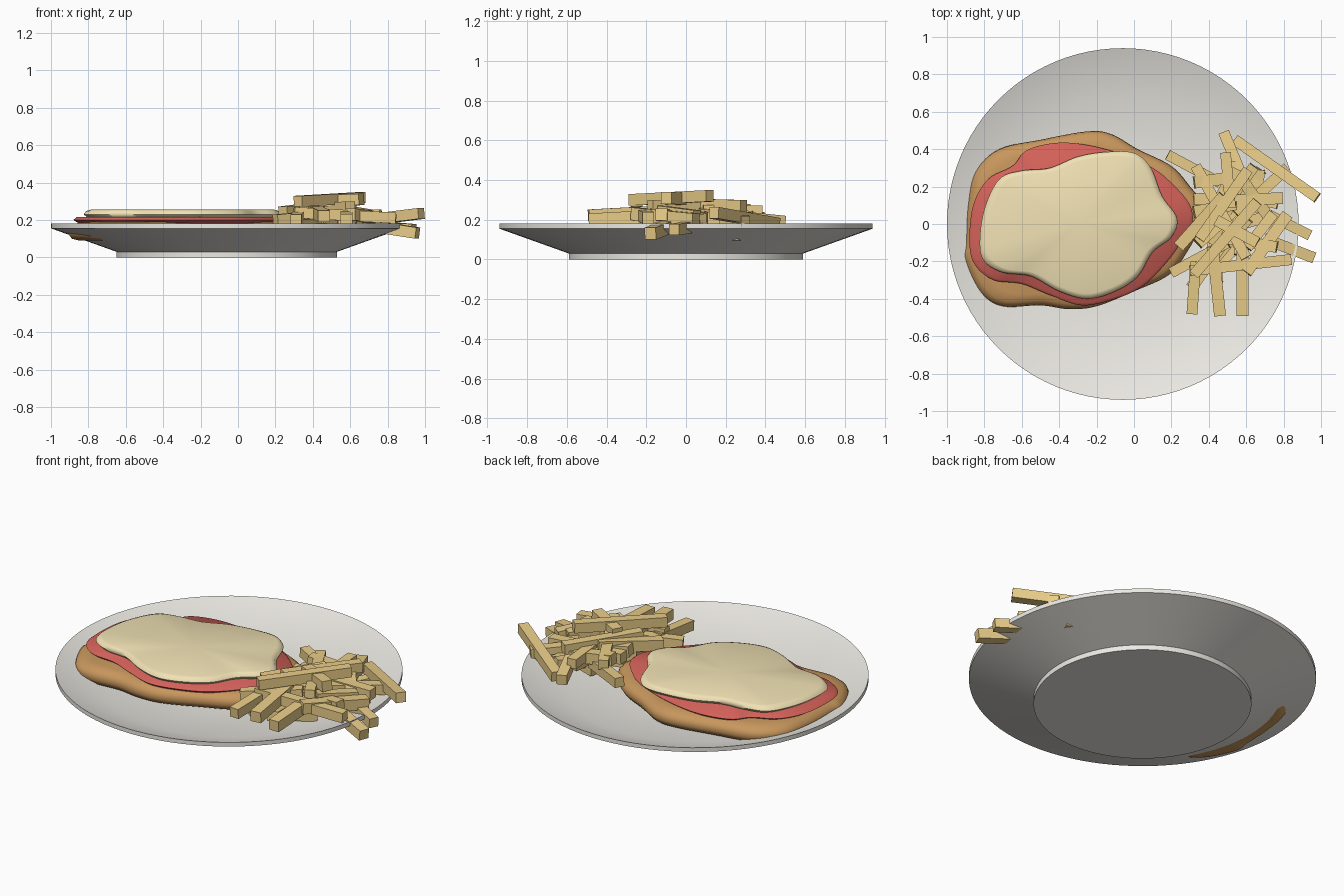
import bpy, bmesh, math, random
from mathutils import Vector

random.seed(4)


def finish(bm, name, color, smooth=None):
    bmesh.ops.recalc_face_normals(bm, faces=bm.faces)
    me = bpy.data.meshes.new(name)
    bm.to_mesh(me)
    bm.free()
    ob = bpy.data.objects.new(name, me)
    bpy.context.collection.objects.link(ob)
    mat = bpy.data.materials.new(name + "_colour")
    mat.diffuse_color = (*color, 1)
    me.materials.append(mat)
    if smooth:
        bpy.ops.object.select_all(action='DESELECT')
        ob.select_set(True)
        bpy.context.view_layer.objects.active = ob
        bpy.ops.object.shade_smooth_by_angle(angle=math.radians(smooth))
    return ob


def loft(bm, rings):
    # bridge closed rings of points and cap both ends
    vs = [[bm.verts.new(p) for p in r] for r in rings]
    n = len(vs[0])
    for a, b in zip(vs, vs[1:]):
        for i in range(n):
            j = (i + 1) % n
            bm.faces.new((a[i], a[j], b[j], b[i]))
    for ring in (vs[0], vs[-1]):
        c = bm.verts.new(sum((v.co for v in ring), Vector()) / n)
        for i in range(n):
            bm.faces.new((ring[i], ring[(i + 1) % n], c))


def smooth_outline(pts, steps=6):
    # closed Catmull-Rom through the outline points
    out, n = [], len(pts)
    P = [Vector(p) for p in pts]
    for i in range(n):
        a, b, c, d = (P[(i + k) % n] for k in (-1, 0, 1, 2))
        for s in range(steps):
            t = s / steps
            out.append(0.5 * (2 * b + (c - a) * t + (2 * a - 5 * b + 4 * c - d) * t * t
                              + (3 * b - a - 3 * c + d) * t ** 3))
    return out


def slab(name, pts, profile, color, smooth):
    # stacked, scaled copies of an outline: profile = (scale, z)
    o = smooth_outline(pts)
    c = sum(o, Vector((0, 0))) / len(o)
    bm = bmesh.new()
    loft(bm, [[(*(c + (p - c) * s), z) for p in o] for s, z in profile])
    return finish(bm, name, color, smooth)


# Plate
N = 96
profile = [(0.59, 0), (0.59, 0.03), (0.94, 0.155), (0.94, 0.18), (0.68, 0.09), (0.3, 0.085)]
bm = bmesh.new()
loft(bm, [[(-0.06 + r * math.cos(2 * math.pi * i / N), r * math.sin(2 * math.pi * i / N), z)
           for i in range(N)] for r, z in profile])
finish(bm, "plate", (0.84, 0.82, 0.77), 30)

# Breaded cutlet
cutlet = [(-0.9, -0.1), (-0.89, 0.1), (-0.85, 0.28), (-0.72, 0.4), (-0.5, 0.45), (-0.25, 0.495),
          (-0.12, 0.48), (0.02, 0.4), (0.2, 0.31), (0.3, 0.2), (0.37, 0.1), (0.35, -0.02),
          (0.29, -0.14), (0.19, -0.27), (0, -0.36), (-0.2, -0.44), (-0.35, -0.455),
          (-0.5, -0.435), (-0.7, -0.44), (-0.82, -0.37), (-0.905, -0.2)]
slab("cutlet", cutlet, [(0.9, 0.09), (0.965, 0.1), (1, 0.13), (0.985, 0.16), (0.94, 0.18), (0.85, 0.19)],
     (0.58, 0.31, 0.11), 60)

# Tomato sauce
sauce = [(-0.88, -0.1), (-0.86, 0.1), (-0.78, 0.24), (-0.65, 0.31), (-0.58, 0.39), (-0.45, 0.43),
         (-0.3, 0.43), (-0.1, 0.385), (0.1, 0.3), (0.22, 0.2), (0.3, 0.1), (0.31, 0),
         (0.25, -0.1), (0.18, -0.2), (0.05, -0.33), (-0.1, -0.4), (-0.28, -0.435),
         (-0.45, -0.38), (-0.6, -0.32), (-0.75, -0.3), (-0.85, -0.22)]
slab("sauce", sauce, [(0.95, 0.182), (1, 0.2), (0.97, 0.215)], (0.65, 0.12, 0.1), 60)

# Melted cheese
cheese = [(-0.825, -0.1), (-0.8, 0.08), (-0.72, 0.24), (-0.6, 0.285), (-0.45, 0.3), (-0.3, 0.36),
          (-0.15, 0.385), (0, 0.38), (0.09, 0.3), (0.15, 0.15), (0.23, 0.03), (0.2, -0.07),
          (0.1, -0.15), (0.02, -0.28), (-0.1, -0.36), (-0.25, -0.4), (-0.4, -0.36),
          (-0.55, -0.28), (-0.7, -0.26), (-0.8, -0.2)]
slab("cheese", cheese, [(0.96, 0.212), (1, 0.23), (0.975, 0.248), (0.93, 0.255)], (0.88, 0.76, 0.46), 60)

# Fries: visible ones by end points (x, y, z)
fries = [
    ((0.54, 0.45, 0.18), (0.98, 0.14, 0.235)), ((0.48, 0.49, 0.19), (0.60, 0.2, 0.22)),
    ((0.18, 0.37, 0.21), (0.46, 0.22, 0.2)), ((0.82, 0.3, 0.19), (0.55, 0.05, 0.21)),
    ((0.31, -0.48, 0.2), (0.33, -0.2, 0.22)), ((0.46, -0.49, 0.22), (0.42, -0.12, 0.24)),
    ((0.58, -0.49, 0.2), (0.58, -0.12, 0.22)), ((0.96, -0.18, 0.13), (0.7, -0.08, 0.17)),
    ((0.94, -0.06, 0.15), (0.7, 0.06, 0.17)), ((0.3, -0.25, 0.24), (0.84, -0.19, 0.21)),
    ((0.33, 0.31, 0.25), (0.6, -0.18, 0.27)), ((0.35, -0.08, 0.28), (0.61, 0.29, 0.27)),
    ((0.32, -0.27, 0.3), (0.66, 0.12, 0.32)), ((0.24, -0.12, 0.24), (0.48, 0.15, 0.27)),
    ((0.2, -0.26, 0.2), (0.5, -0.1, 0.23)), ((0.54, 0.3, 0.23), (0.4, 0.02, 0.22)),
    ((0.82, 0.05, 0.2), (0.6, -0.26, 0.23)), ((0.44, 0.02, 0.3), (0.66, -0.1, 0.31)),
]
# Buried fries filling the pile
for i in range(24):
    a = random.uniform(0, math.pi)
    r = random.uniform(0.11, 0.16)
    c = Vector((random.uniform(0.38, 0.68), random.uniform(-0.24, 0.24), 0.13 + 0.12 * (i / 24)))
    d = Vector((r * math.cos(a), r * math.sin(a), random.uniform(-0.02, 0.02)))
    fries.append((c - d, c + d))

bm = bmesh.new()
for a, b in fries:
    a, b = Vector(a), Vector(b)
    d = b - a
    side = d.cross(Vector((0, 0, 1))).normalized()
    up = side.cross(d).normalized()
    h = random.uniform(0.028, 0.032)
    rings = [[bm.verts.new(e + (side * i + up * j) * h) for i, j in ((-1, -1), (1, -1), (1, 1), (-1, 1))]
             for e in (a, b)]
    for k in range(4):
        m = (k + 1) % 4
        bm.faces.new((rings[0][k], rings[0][m], rings[1][m], rings[1][k]))
    bm.faces.new(rings[0])
    bm.faces.new(rings[1])
finish(bm, "fries", (0.82, 0.61, 0.25))
